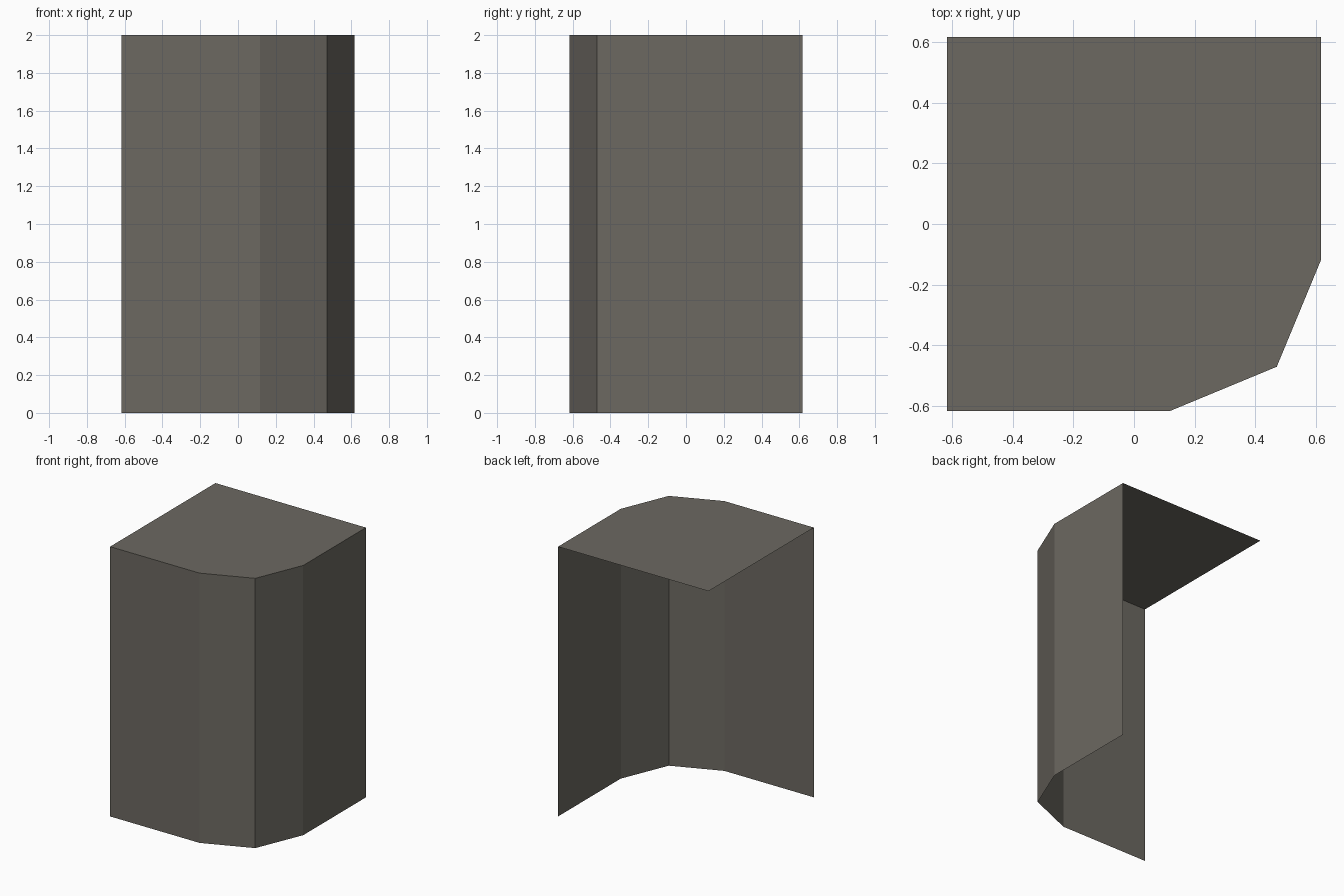
import bpy, bmesh
from math import sin, cos, pi

cube = bpy.data.objects.get("Cube")
if cube:
    bpy.data.objects.remove(cube, do_unlink=True)

HALF, HEIGHT, RADIUS, STEPS = 0.617, 2.0, 0.5, 2

# Single warm grey colour
grey = bpy.data.materials.new("warm_grey")
grey.use_nodes = True
colour = (0.15, 0.14, 0.12, 1)
grey.diffuse_color = colour
grey.node_tree.nodes["Principled BSDF"].inputs["Base Color"].default_value = colour

# Wall path: front side, faceted round corner, left side
c = HALF - RADIUS
path = [(-HALF, -HALF)]
for i in range(STEPS + 1):
    a = -pi / 2 + i * pi / 2 / STEPS
    path.append((c + RADIUS * cos(a), -c + RADIUS * sin(a)))
path.append((HALF, HALF))

# Open shell: outer walls and a top, with no floor, back or right side
bm = bmesh.new()
low = [bm.verts.new((x, y, 0)) for x, y in path]
high = [bm.verts.new((x, y, HEIGHT)) for x, y in path]
for i in range(len(path) - 1):
    bm.faces.new((low[i], low[i + 1], high[i + 1], high[i]))
bm.faces.new(high + [bm.verts.new((-HALF, HALF, HEIGHT))])

mesh = bpy.data.meshes.new("rounded_corner_shell")
bm.to_mesh(mesh)
bm.free()
mesh.materials.append(grey)
shell = bpy.data.objects.new("rounded_corner_shell", mesh)
bpy.context.collection.objects.link(shell)
